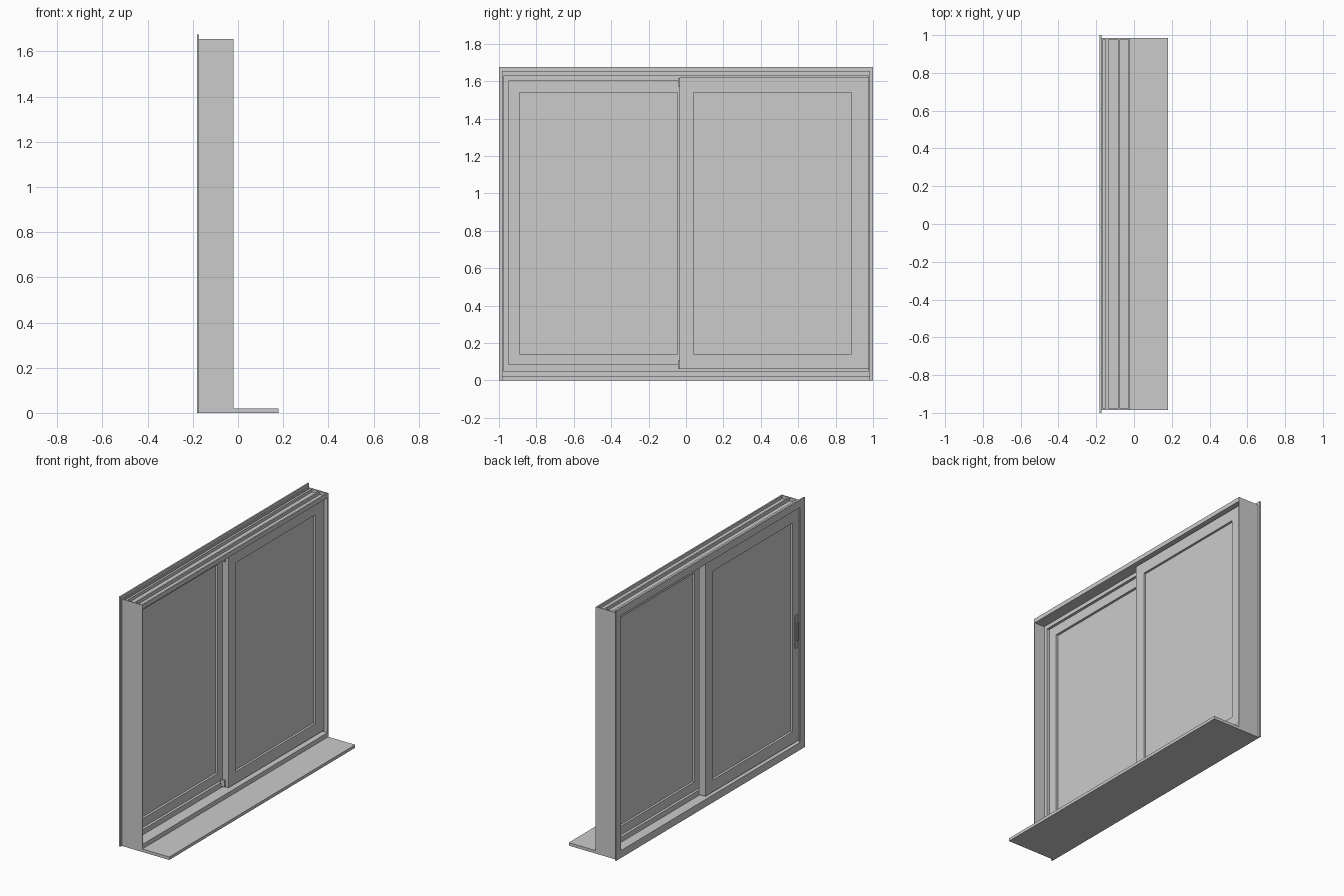
import bpy, bmesh

if "Cube" in bpy.data.objects:
    bpy.data.objects.remove(bpy.data.objects["Cube"])


def boxes(name, parts):
    """One object made of boxes given as (x0, x1, y0, y1, z0, z1)."""
    bm = bmesh.new()
    for x0, x1, y0, y1, z0, z1 in parts:
        for v in bmesh.ops.create_cube(bm, size=1)["verts"]:
            v.co.x = (x0 + x1) / 2 + v.co.x * (x1 - x0)
            v.co.y = (y0 + y1) / 2 + v.co.y * (y1 - y0)
            v.co.z = (z0 + z1) / 2 + v.co.z * (z1 - z0)
    me = bpy.data.meshes.new(name)
    bm.to_mesh(me)
    bm.free()
    ob = bpy.data.objects.new(name, me)
    bpy.context.collection.objects.link(ob)
    return ob


def ring(name, x0, x1, outer, inner):
    """Rectangular frame in the YZ plane; outer/inner are (y0, y1, z0, z1)."""
    bm = bmesh.new()

    def loop(x, r):
        y0, y1, z0, z1 = r
        return [bm.verts.new((x, y, z)) for y, z in
                ((y0, z0), (y1, z0), (y1, z1), (y0, z1))]

    loops = [loop(x0, outer), loop(x1, outer), loop(x1, inner), loop(x0, inner)]
    for k in range(4):
        a, b = loops[k], loops[(k + 1) % 4]
        for i in range(4):
            j = (i + 1) % 4
            bm.faces.new((a[i], a[j], b[j], b[i]))
    bmesh.ops.recalc_face_normals(bm, faces=bm.faces)
    me = bpy.data.meshes.new(name)
    bm.to_mesh(me)
    bm.free()
    ob = bpy.data.objects.new(name, me)
    bpy.context.collection.objects.link(ob)
    return ob


BACK, FRONT = -0.18, -0.02
W, TOP = 0.985, 1.655

# Outer jambs, one on each end
for side, label in ((-1, "left"), (1, "right")):
    y0, y1 = sorted((side * W, side * 0.977))
    boxes(label + "_jamb", [(BACK, FRONT, y0, y1, 0, TOP)])

# Head with open channels on top
head = [(BACK, FRONT, -0.977, 0.977, 1.626, 1.634)]
for x0, x1 in ((-0.18, -0.165), (-0.15, -0.135), (-0.085, -0.075), (-0.03, FRONT)):
    head.append((x0, x1, -0.977, 0.977, 1.634, TOP))
boxes("head_track", head)

# Bottom track and projecting sill
boxes("bottom_track", [(BACK, FRONT, -0.977, 0.977, 0, 0.05)])
boxes("sill", [(FRONT, 0.18, -W, W, 0, 0.02)])

# Divider between the two sliding tracks
ring("track_divider", -0.115, -0.097, (-0.977, 0.977, 0.05, 1.626),
     (-0.95, 0.95, 0.085, 1.6))

# Covering flange on the back
ring("back_flange", -0.182, -0.172, (-1, 1, 0, 1.675), (-0.95, 0.95, 0.05, 1.626))

# Two sliding sashes with panes
sashes = (("inner", -0.168, -0.12, -0.975, 0.035, -0.89, -0.045),
          ("outer", -0.092, -0.046, -0.035, 0.975, 0.04, 0.885))
for label, x0, x1, y0, y1, g0, g1 in sashes:
    ring(label + "_sash", x0, x1, (y0, y1, 0.06, 1.618), (g0, g1, 0.14, 1.54))
    mid = (x0 + x1) / 2
    boxes(label + "_pane", [(mid - 0.008, mid + 0.008, g0 - 0.01, g1 + 0.01, 0.13, 1.55)])

# Small guide blocks at the meeting stiles
boxes("guide_blocks", [(-0.1, -0.07, -0.044, -0.035, z, z + 0.045) for z in (0.062, 1.57)])

# Flush pull handle on the inner sash
boxes("handle_plate", [(-0.174, -0.168, -0.94, -0.912, 0.69, 0.91)])
boxes("handle_grip", [(-0.18, -0.174, -0.934, -0.92, 0.74, 0.86)])
